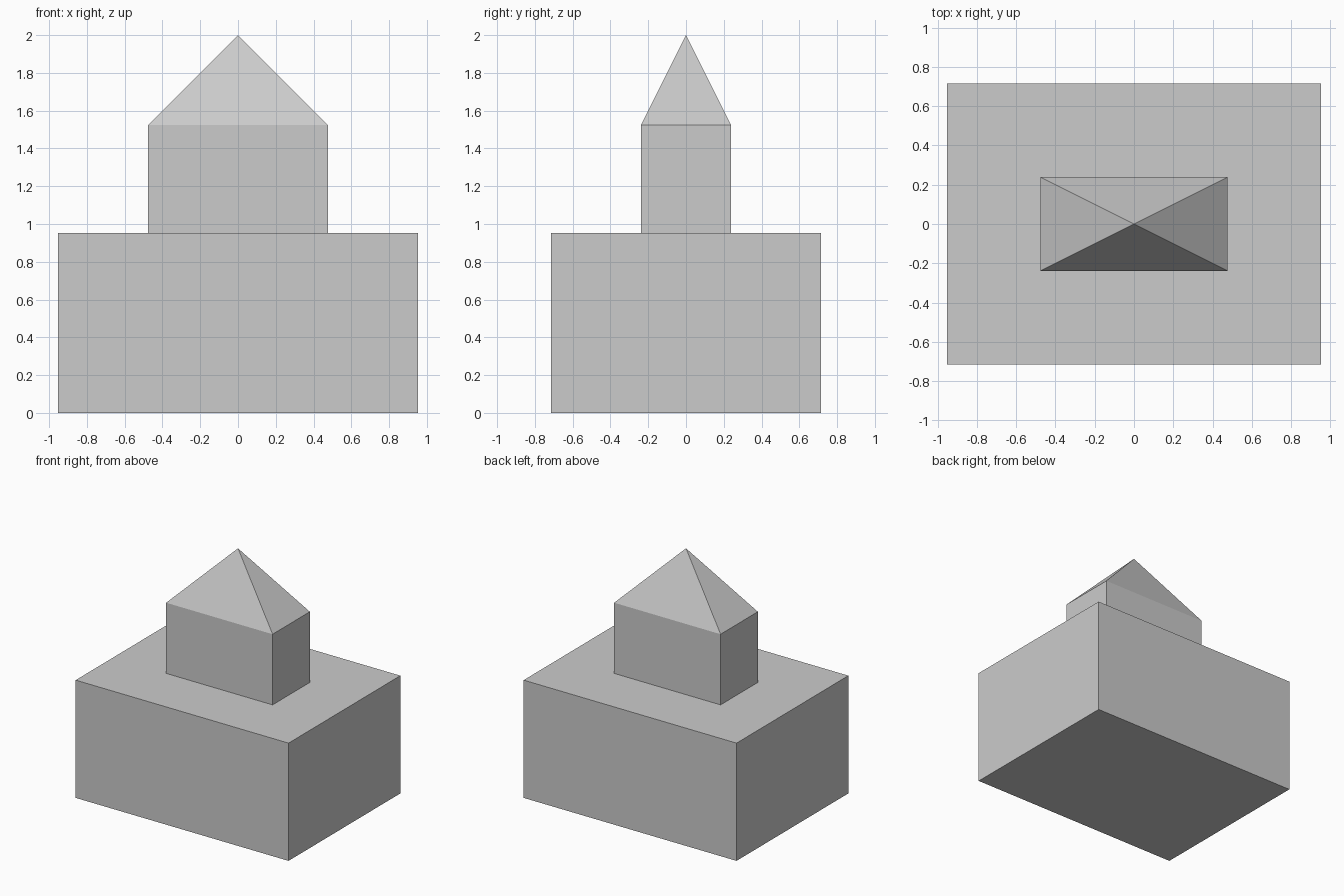
import bpy
from math import pi, sqrt

if "Cube" in bpy.data.objects:
    bpy.data.objects.remove(bpy.data.objects["Cube"])

U = 2 / 2.1  # model unit, so the total height is 2


def box(name, size, z):
    """Box centred in x and y, standing at height z."""
    bpy.ops.mesh.primitive_cube_add(size=1, location=(0, 0, (z + size[2] / 2) * U))
    ob = bpy.context.object
    ob.name = name
    ob.scale = [s * U for s in size]
    bpy.ops.object.transform_apply(location=False, rotation=False, scale=True)
    return ob


def pyramid(name, size, z):
    """Four-sided pyramid with a rectangular foot at height z."""
    bpy.ops.mesh.primitive_cone_add(vertices=4, radius1=sqrt(0.5), radius2=0, depth=1,
                                    location=(0, 0, (z + size[2] / 2) * U),
                                    rotation=(0, 0, pi / 4))
    ob = bpy.context.object
    ob.name = name
    bpy.ops.object.transform_apply(location=False, rotation=True, scale=False)
    ob.scale = [s * U for s in size]
    bpy.ops.object.transform_apply(location=False, rotation=False, scale=True)
    return ob


# Wide block, narrow tower and pointed roof
box("base_block", (2, 1.5, 1), 0)
box("tower", (1, 0.5, 0.6), 1)
pyramid("roof", (1, 0.5, 0.5), 1.6)
